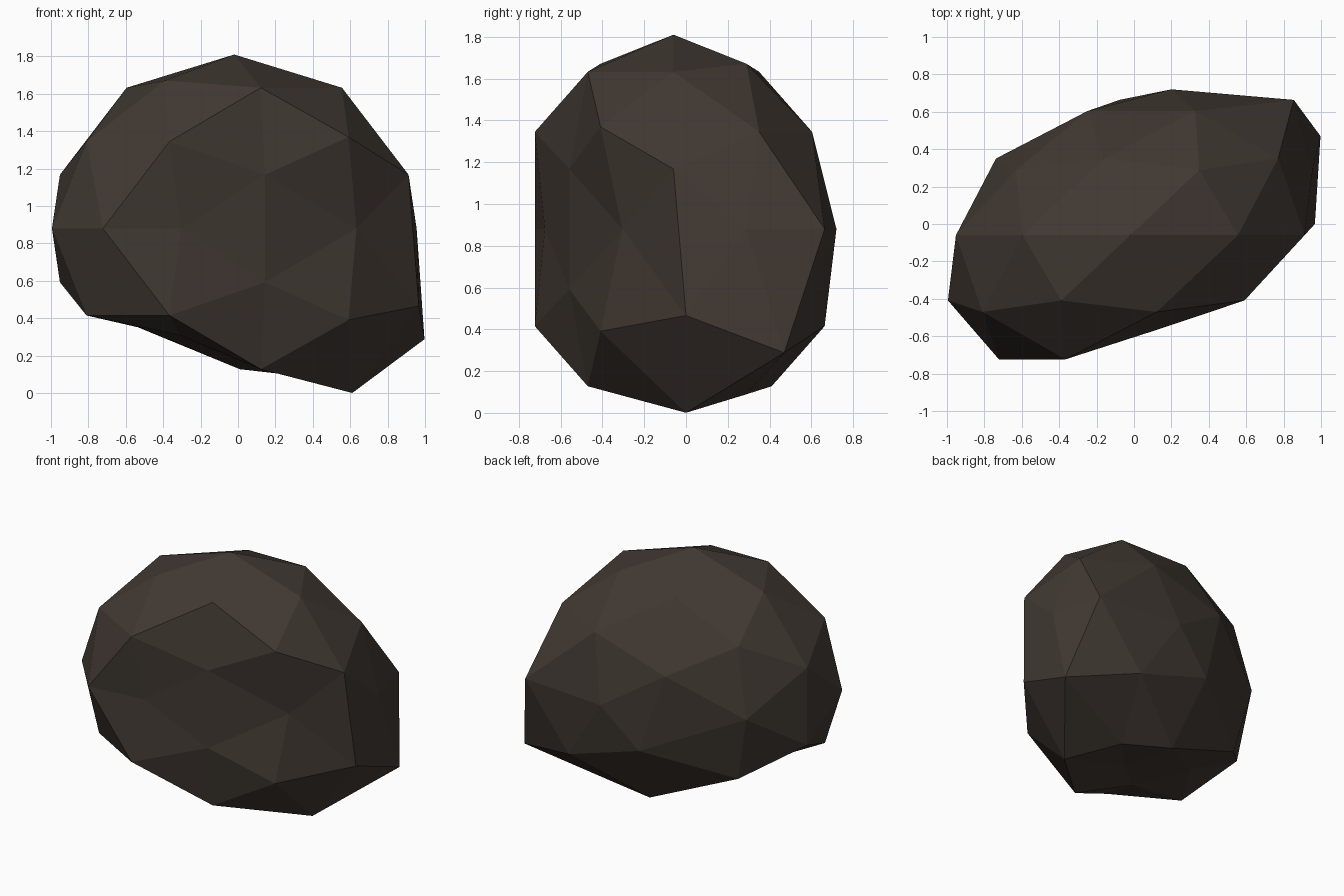
import bpy, bmesh, math
from mathutils import Vector

if "Cube" in bpy.data.objects:
    bpy.data.objects.remove(bpy.data.objects["Cube"])

# Unit low-poly sphere with its poles on the y axis: corner points of an icosahedron
corners = [Vector((0, s, 0)) for s in (-1, 1)]
for k in range(5):
    for s, off in ((-1, 36), (1, 0)):
        a = math.radians(72 * k + off)
        corners.append(Vector((.8944 * math.cos(a), s * .4472, .8944 * math.sin(a))))
points = list(corners)
for i, p in enumerate(corners):
    for q in corners[:i]:
        if (p - q).length < 1.2:          # edge midpoints pushed out to the sphere
            points.append((p + q).normalized())

bm = bmesh.new()
for p in points:
    bm.verts.new(p)
bmesh.ops.convex_hull(bm, input=bm.verts[:])


def near(p, *targets):
    return any((p - Vector(t)).length < .05 for t in targets)


# Stretch and shear into a boulder, then push chipped facets in or out
for v in bm.verts:
    p = v.co.copy()
    q = Vector((.98 * p.x + .22 * p.y - .02, .78 * p.y - .06, .93 * p.z + .88))
    # flattened front facet
    if near(p, (0, -1, 0), (.425, -.851, .309), (.425, -.851, -.309), (.851, -.526, 0)):
        q += Vector((-.065, .165, 0))
    # foot at lower right
    if near(p, (.951, 0, -.309), (.588, 0, -.809), (.688, .526, -.5)):
        q += Vector((.055, .06, -.127))
    # bulge at lower back
    if .5 < p.y < .95 and p.z < .1 and p.x > -.6:
        q += Vector((.172, .06, 0))
    # hollow underside
    if near(p, (0, 0, -1), (-.588, 0, -.809), (-.276, -.447, -.851)):
        q += Vector((.08, .03, .22))
    v.co = q

bmesh.ops.recalc_face_normals(bm, faces=bm.faces[:])
mesh = bpy.data.meshes.new("boulder")
bm.to_mesh(mesh)
bm.free()
mat = bpy.data.materials.new("dark brown stone")
mat.diffuse_color = (.052, .040, .032, 1)
mat.use_nodes = True
mat.node_tree.nodes["Principled BSDF"].inputs["Base Color"].default_value = mat.diffuse_color
mesh.materials.append(mat)
bpy.context.collection.objects.link(bpy.data.objects.new("boulder", mesh))
